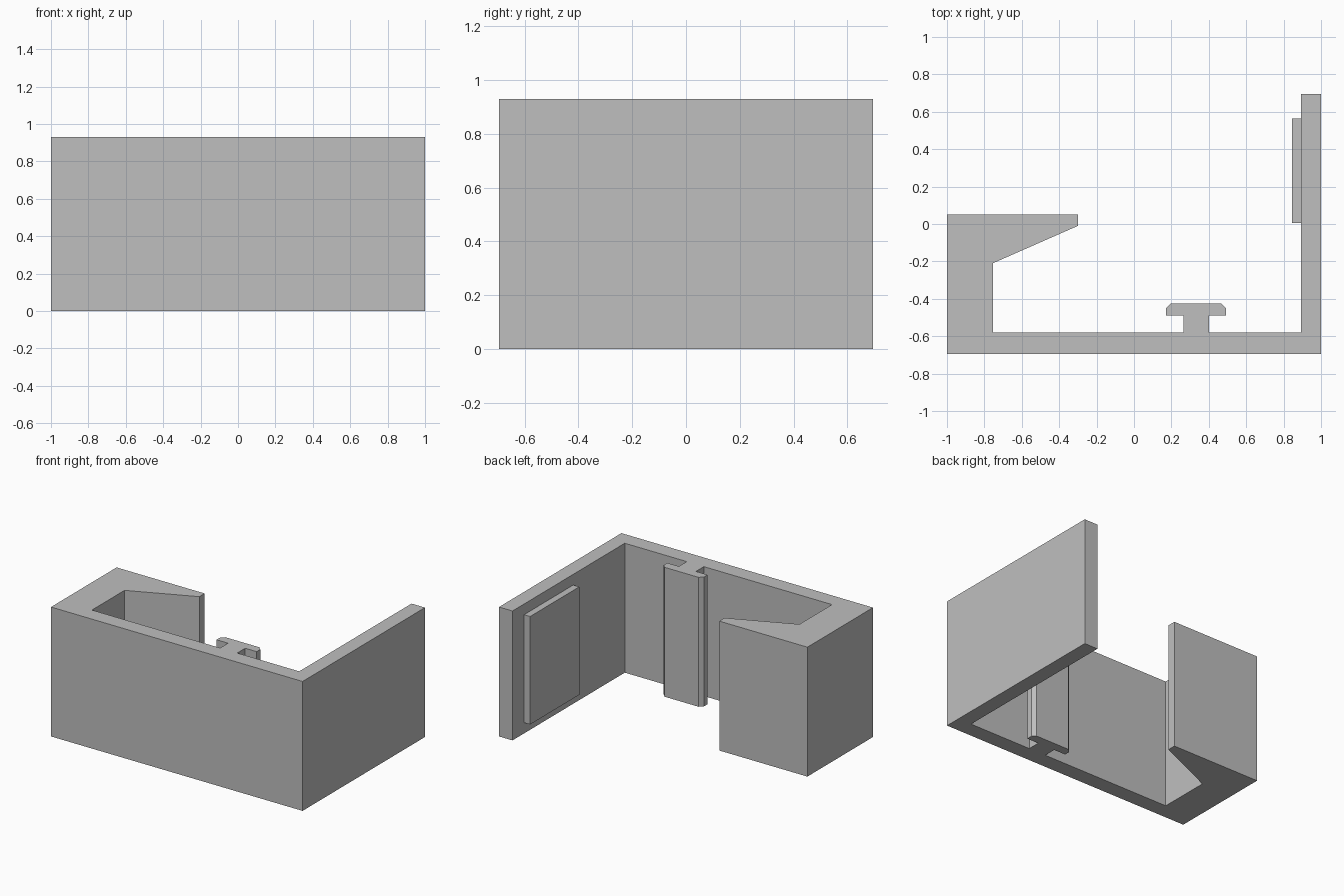
import bpy
import bmesh

HEIGHT = 0.93

cube = bpy.data.objects.get("Cube")
if cube:
    bpy.data.objects.remove(cube, do_unlink=True)

grey = bpy.data.materials.new("plain grey")
grey.use_nodes = True
colour = (0.52, 0.52, 0.52, 1)
grey.diffuse_color = colour
grey.node_tree.nodes["Principled BSDF"].inputs["Base Color"].default_value = colour


def extrude_profile(name, outline, bottom, top):
    """Raise a flat xy outline into a solid prism."""
    bm = bmesh.new()
    face = bm.faces.new([bm.verts.new((x, y, bottom)) for x, y in outline])
    raised = bmesh.ops.extrude_face_region(bm, geom=[face])["geom"]
    verts = [v for v in raised if isinstance(v, bmesh.types.BMVert)]
    bmesh.ops.translate(bm, verts=verts, vec=(0, 0, top - bottom))
    bmesh.ops.recalc_face_normals(bm, faces=bm.faces)
    mesh = bpy.data.meshes.new(name)
    bm.to_mesh(mesh)
    bm.free()
    mesh.materials.append(grey)
    obj = bpy.data.objects.new(name, mesh)
    bpy.context.collection.objects.link(obj)
    return obj


# T-shaped rail: half section as (distance from rail centre, y), then mirrored
rail_x = 0.332
half_rail = [(0.068, -0.58), (0.068, -0.49), (0.16, -0.49),
             (0.16, -0.45), (0.135, -0.425)]
rail = [(rail_x + d, y) for d, y in half_rail]
rail += [(rail_x - d, y) for d, y in reversed(half_rail)]

# Channel body: front wall, left wall, rail, and hooked right wall
body = [(-1, -0.695), (1, -0.695), (1, 0.695), (0.893, 0.695), (0.893, -0.58)]
body += rail
body += [(-0.755, -0.58), (-0.755, -0.21), (-0.3, -0.01), (-0.3, 0.05), (-1, 0.05)]
extrude_profile("channel_body", body, 0, HEIGHT)

# Raised pad on the inner face of the left wall
pad = [(0.845, 0.005), (0.893, 0.005), (0.893, 0.563), (0.845, 0.563)]
extrude_profile("wall_pad", pad, 0.077, HEIGHT - 0.077)
